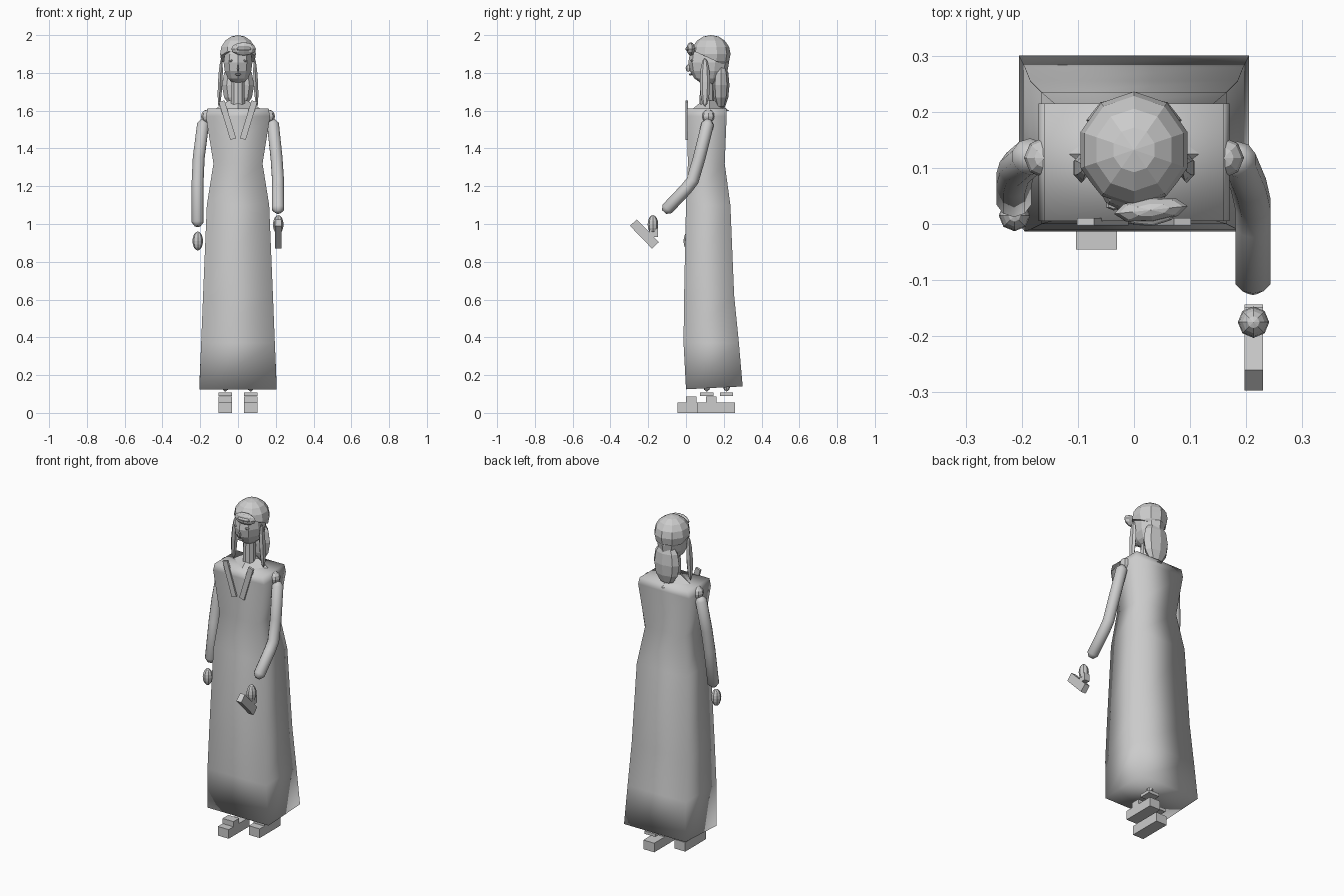
import bpy, bmesh, math
from mathutils import Vector, Matrix

if "Cube" in bpy.data.objects:
    bpy.data.objects.remove(bpy.data.objects["Cube"])

GREY = bpy.data.materials.new("plain grey")
GREY.use_nodes = True
GREY.diffuse_color = (0.6, 0.6, 0.6, 1)
GREY.node_tree.nodes["Principled BSDF"].inputs["Base Color"].default_value = GREY.diffuse_color


def finish(name, bm, smooth=False):
    bmesh.ops.recalc_face_normals(bm, faces=bm.faces)
    for f in bm.faces:
        f.smooth = smooth
    me = bpy.data.meshes.new(name)
    bm.to_mesh(me)
    bm.free()
    me.materials.append(GREY)
    ob = bpy.data.objects.new(name, me)
    bpy.context.collection.objects.link(ob)
    return ob


def placed(loc, size, rot=(0, 0, 0)):
    turn = Matrix.Identity(4)
    for angle, axis in zip(rot, "XYZ"):
        turn = Matrix.Rotation(math.radians(angle), 4, axis) @ turn
    return Matrix.Translation(loc) @ turn @ Matrix.Diagonal((*size, 1))


def box(name, loc, size, rot=(0, 0, 0)):
    bm = bmesh.new()
    bmesh.ops.create_cube(bm, size=1, matrix=placed(loc, size, rot))
    return finish(name, bm)


def ball(name, loc, radii, sides=8, rings=6, rot=(0, 0, 0), smooth=False):
    bm = bmesh.new()
    bmesh.ops.create_uvsphere(bm, u_segments=sides, v_segments=rings, radius=1,
                              matrix=placed(loc, radii, rot))
    return finish(name, bm, smooth)


def loft(name, rings, smooth):
    bm = bmesh.new()
    loops = [[bm.verts.new(p) for p in ring] for ring in rings]
    for a, b in zip(loops, loops[1:]):
        for i in range(len(a)):
            j = (i + 1) % len(a)
            bm.faces.new((a[i], a[j], b[j], b[i]))
    bm.faces.new(loops[0])
    bm.faces.new(loops[-1])
    return finish(name, bm, smooth)


def rectangle(hx, y0, y1, z0, z1):
    return [(-hx, y0, z0), (hx, y0, z0), (hx, y1, z1), (-hx, y1, z1)]


def tube(name, points, radius, sides=10):
    # Round-ended limb along a bent path
    pts = [Vector(p) for p in points]
    d0, d1 = (pts[1] - pts[0]).normalized(), (pts[-1] - pts[-2]).normalized()
    path = [(pts[0] - d0 * radius * 0.7, 0.45)] + [(p, 1) for p in pts]
    path.append((pts[-1] + d1 * radius * 0.7, 0.45))
    rings = []
    for i, (p, s) in enumerate(path):
        d = path[min(i + 1, len(path) - 1)][0] - path[max(i - 1, 0)][0]
        u = d.cross(Vector((1, 0, 0))).normalized()
        v = d.cross(u).normalized()
        rings.append([p + (u * math.cos(t) + v * math.sin(t)) * radius * s
                      for t in (k * math.tau / sides for k in range(sides))])
    return loft(name, rings, True)


# Long robe: soft box sections from hem to shoulders
loft("robe", [rectangle(*r) for r in (
    (0.205, 0.0, 0.30, 0.125, 0.14),
    (0.195, -0.013, 0.28, 0.37, 0.37),
    (0.185, -0.01, 0.255, 0.62, 0.62),
    (0.165, 0.0, 0.235, 1.10, 1.10),
    (0.13, 0.01, 0.205, 1.32, 1.32),
    (0.17, 0.005, 0.215, 1.57, 1.57),
    (0.16, 0.005, 0.215, 1.612, 1.612))], True)

# Sloping collar under the neck
bm = bmesh.new()
bmesh.ops.create_cone(bm, cap_ends=True, segments=4, radius1=0.14, radius2=0.05, depth=0.055,
                      matrix=placed((0, 0.125, 1.625), (1, 0.75, 1)))
finish("collar", bm)

# Neck and head
bm = bmesh.new()
bmesh.ops.create_cone(bm, cap_ends=True, segments=10, radius1=0.04, radius2=0.035, depth=0.2,
                      matrix=Matrix.Translation((0, 0.11, 1.67)))
finish("neck", bm, False)
ball("head", (0, 0.12, 1.855), (0.08, 0.108, 0.118), 10, 8)
ball("nose", (0, 0.012, 1.825), (0.008, 0.014, 0.02), 6, 4)
ball("mouth", (0, 0.024, 1.792), (0.02, 0.008, 0.006), 6, 4)

# Hair cap: rounded dome with a flat underside
bm = bmesh.new()
bmesh.ops.create_uvsphere(bm, u_segments=10, v_segments=8, radius=1,
                          matrix=placed((0, 0.132, 1.9), (0.1, 0.104, 0.1)))
bmesh.ops.bisect_plane(bm, geom=bm.verts[:] + bm.edges[:] + bm.faces[:],
                       plane_co=(0, 0.13, 1.875), plane_no=(0, -0.45, -1), clear_outer=True)
bmesh.ops.holes_fill(bm, edges=[e for e in bm.edges if e.is_boundary])
finish("hair_cap", bm)
ball("back_hair", (0, 0.185, 1.735), (0.085, 0.045, 0.13), 8, 6)

# Ornament on the brow
ball("brow_ornament", (0.03, 0.025, 1.927), (0.066, 0.022, 0.035), 8, 6, (0, 0, 6))
ball("brow_ornament_band", (0.03, 0.022, 1.927), (0.05, 0.026, 0.016), 8, 6, (0, 0, 6))

for side, s in (("right", -1), ("left", 1)):
    ball(side + "_eye", (s * 0.036, 0.034, 1.865), (0.015, 0.01, 0.008), 6, 4)
    ball(side + "_hair_lock", (s * 0.094, 0.1, 1.75), (0.014, 0.027, 0.13), 6, 6, (0, s * -3, 0))
    ball(side + "_shoulder", (s * 0.16, 0.118, 1.57), (0.036, 0.036, 0.036), 8, 6)
    # Crossing neckline strips
    box(side + "_lapel", (s * 0.056, 0.004, 1.55), (0.032, 0.014, 0.21), (0, s * 17, 0))
    # Foot with sole, strap and ankle plate; the left one stands further back
    y, x = (-0.045 if s < 0 else 0.06), s * 0.067
    box(side + "_sole", (x, y + 0.1, 0.0275), (0.073, 0.2, 0.055))
    box(side + "_strap", (x, y + 0.073, 0.066), (0.073, 0.055, 0.04))
    box(side + "_ankle_plate", (x, y + 0.155, 0.098), (0.073, 0.07, 0.018))
    ball(side + "_leg", (x, y + 0.155, 0.25), (0.035, 0.035, 0.138), 8, 8)

# Arms: one hanging, one bent forward
tube("right_arm", [(-0.185, 0.12, 1.53), (-0.208, 0.10, 1.35), (-0.214, 0.08, 1.22),
                   (-0.214, 0.045, 1.01)], 0.033)
tube("left_arm", [(0.185, 0.115, 1.53), (0.204, 0.07, 1.35), (0.212, 0.035, 1.23),
                  (0.212, 0.0, 1.185), (0.212, -0.1, 1.08)], 0.033)
ball("right_hand", (-0.213, 0.015, 0.91), (0.028, 0.028, 0.05), 8, 8)
ball("left_hand", (0.213, -0.175, 0.997), (0.028, 0.028, 0.05), 8, 8)

# Held block with a short grip
box("held_block", (0.213, -0.22, 0.947), (0.033, 0.168, 0.05), (-46, 0, 0))
box("block_grip", (0.213, -0.17, 0.955), (0.033, 0.045, 0.045))
